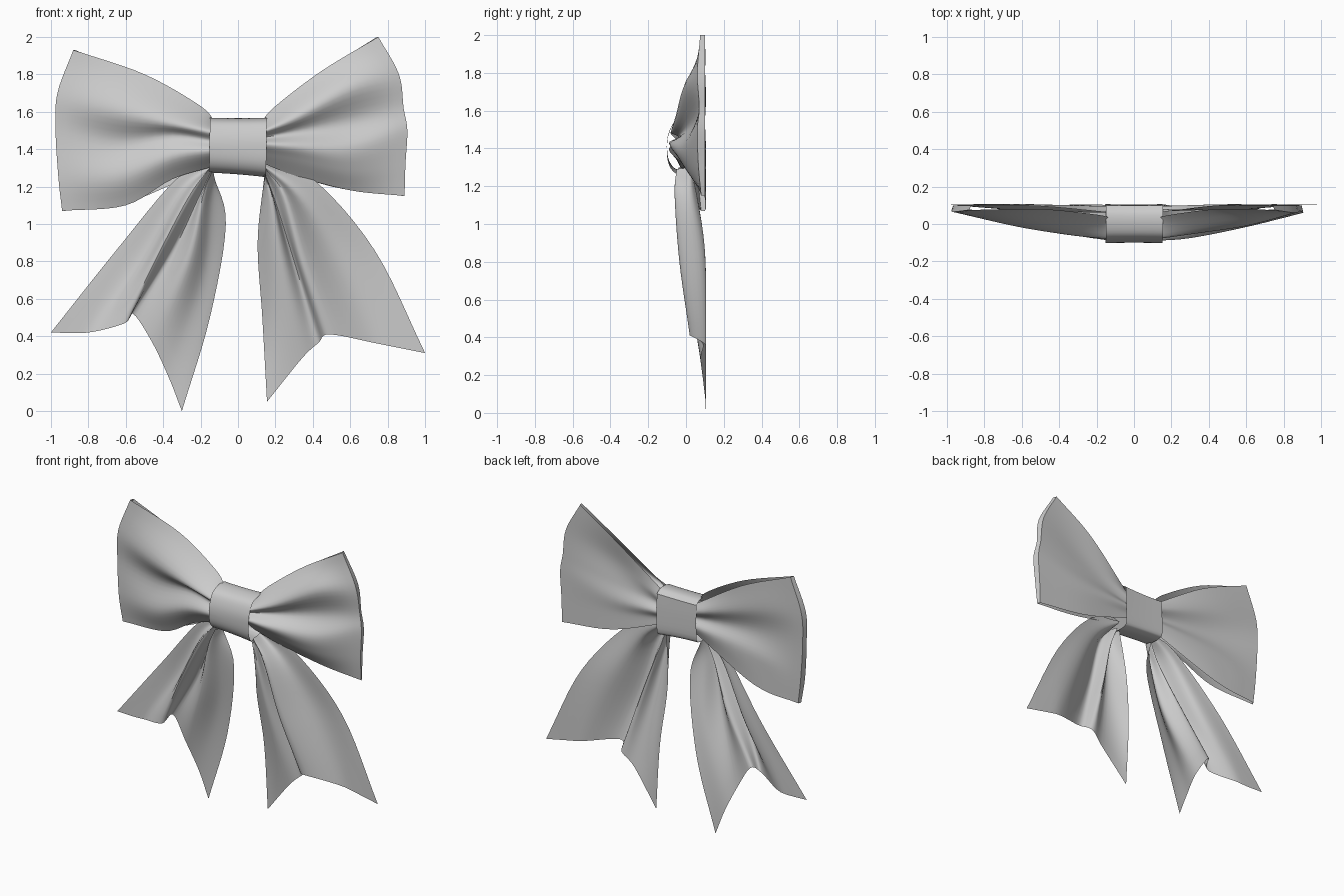
import bpy
from mathutils import Vector


def spline(pts, n):
    """Smooth curve through the points, n steps per span."""
    p = [Vector(q) for q in pts]
    p = [2 * p[0] - p[1]] + p + [2 * p[-1] - p[-2]]
    out = []
    for i in range(1, len(p) - 2):
        a, b, c, d = p[i - 1:i + 3]
        for k in range(n):
            t = k / n
            out.append(0.5 * (2 * b + (c - a) * t + (2 * a - 5 * b + 4 * c - d) * t * t
                              + (3 * b - a - 3 * c + d) * t ** 3))
    return out + [p[-2]]


def make(name, rows, close=False):
    """Mesh a grid of points and shade it smooth."""
    w = len(rows[0])
    verts = [(v.x, max(-0.105, min(0.106, v.y)), max(0, v.z)) for r in rows for v in r]
    faces = []
    for i in range(len(rows) - 1):
        for j in range(w if close else w - 1):
            k = (j + 1) % w
            faces.append((i * w + j, i * w + k, (i + 1) * w + k, (i + 1) * w + j))
    me = bpy.data.meshes.new(name)
    me.from_pydata(verts, [], faces)
    ob = bpy.data.objects.new(name, me)
    bpy.context.collection.objects.link(ob)
    bpy.context.view_layer.objects.active = ob
    bpy.ops.object.select_all(action='DESELECT')
    ob.select_set(True)
    bpy.ops.object.shade_smooth_by_angle(angle=0.9)
    return ob


def cloth(name, lines, across=6):
    """Skin a sheet of ribbon over fold guide lines."""
    return make(name, [spline(col, across) for col in zip(*lines)])


def loop(name, guides):
    """Ribbon loop: front run, a narrow end fold, then the back run."""
    lines = []
    for g in guides:
        end = (g[3][0] * .99, .1, g[3][2])
        lines.append(spline(g[:4], 6) + spline([end] + g[4:], 6))
    cloth(name, lines)


def tail(name, guides):
    cloth(name, [spline(g, 6) for g in guides])


# Loops: each guide runs out along the front, round the end fold and back behind
loop("left_loop", [
    [(-.12, .03, 1.54), (-.2, .05, 1.63), (-.5, .08, 1.80), (-.88, .075, 1.93), (-.5, .095, 1.77), (-.12, .06, 1.53)],
    [(-.12, -.08, 1.49), (-.33, -.06, 1.54), (-.62, -.015, 1.61), (-.965, .065, 1.70), (-.6, .105, 1.63), (-.12, .095, 1.48)],
    [(-.12, -.05, 1.44), (-.35, -.01, 1.47), (-.65, .05, 1.44), (-.975, .07, 1.5), (-.55, .07, 1.47), (-.12, .06, 1.43)],
    [(-.12, -.09, 1.39), (-.35, -.055, 1.36), (-.65, .01, 1.25), (-.96, .065, 1.25), (-.6, .105, 1.32), (-.12, .09, 1.38)],
    [(-.12, .0, 1.31), (-.35, .02, 1.24), (-.6, .06, 1.10), (-.94, .08, 1.07), (-.6, .105, 1.11), (-.12, .06, 1.32)],
])
loop("right_loop", [
    [(.12, .03, 1.54), (.2, .05, 1.63), (.45, .08, 1.82), (.75, .075, 2.0), (.45, .1, 1.81), (.12, .06, 1.54)],
    [(.12, -.08, 1.49), (.3, -.055, 1.57), (.6, -.01, 1.73), (.86, .06, 1.80), (.5, .075, 1.67), (.12, .08, 1.49)],
    [(.12, -.04, 1.46), (.3, -.01, 1.49), (.6, .045, 1.55), (.885, .07, 1.62), (.5, .085, 1.53), (.12, .065, 1.45)],
    [(.12, -.09, 1.43), (.3, -.075, 1.42), (.6, -.015, 1.41), (.905, .06, 1.5), (.5, .105, 1.42), (.12, .095, 1.41)],
    [(.12, -.05, 1.38), (.3, -.04, 1.35), (.6, .01, 1.29), (.895, .065, 1.32), (.5, .1, 1.32), (.12, .07, 1.37)],
    [(.12, .0, 1.33), (.3, .03, 1.26), (.6, .07, 1.18), (.89, .08, 1.15), (.5, .1, 1.2), (.12, .07, 1.33)],
])

# Tails: single sheets, guides from outer edge to inner edge, ends cut to a notch
tail("left_tail", [
    [(-.15, .03, 1.32), (-.33, .04, 1.24), (-.65, .1, .86), (-1, .105, .42)],
    [(-.15, .02, 1.3), (-.3, .03, 1.17), (-.52, .08, .8), (-.8, .105, .42)],
    [(-.15, -.04, 1.3), (-.26, -.06, 1.15), (-.43, -.03, .83), (-.605, .03, .47)],
    [(-.14, .0, 1.29), (-.22, .0, 1.12), (-.35, .05, .85), (-.56, .09, .52)],
    [(-.14, -.05, 1.28), (-.19, -.06, 1.14), (-.27, -.02, .8), (-.46, .08, .37)],
    [(-.13, .0, 1.27), (-.14, .0, 1.1), (-.19, .06, .7), (-.37, .1, .18)],
    [(-.13, .02, 1.26), (-.065, .05, 1.0), (-.15, .1, .5), (-.3, .105, .0)],
])
tail("right_tail", [
    [(.15, .02, 1.32), (.4, .04, 1.24), (.73, .1, .86), (1, .105, .31)],
    [(.15, .02, 1.3), (.33, .03, 1.15), (.52, .08, .85), (.75, .105, .36)],
    [(.15, -.05, 1.29), (.25, -.06, 1.15), (.35, -.035, .8), (.49, .02, .41)],
    [(.14, .0, 1.28), (.2, .0, 1.12), (.3, .05, .8), (.43, .09, .365)],
    [(.14, -.05, 1.27), (.18, -.055, 1.12), (.23, -.01, .8), (.34, .08, .28)],
    [(.14, .02, 1.25), (.105, .05, .9), (.13, .1, .5), (.155, .105, .05)],
])

# Centre band: rounded profile (y, z) wrapped round the pinched ribbon
profile = [(.1, 1.54), (.06, 1.565), (0, 1.565), (-.06, 1.54), (-.092, 1.48), (-.102, 1.41),
           (-.092, 1.33), (-.055, 1.28), (.01, 1.265), (.07, 1.265), (.103, 1.29), (.105, 1.42), (.1, 1.54)]
ring = spline([(0, y, z) for y, z in profile], 4)[:-1]
band = []
for i in range(7):
    t = i / 3 - 1
    flare = 0.98 + 0.02 * t * t
    band.append([Vector((.152 * t + .015 * (v.z - 1.42), v.y * flare,
                         1.42 + (v.z - 1.42) * flare - (.012 * t if v.z < 1.4 else 0))) for v in ring])
make("centre_band", band, close=True)
